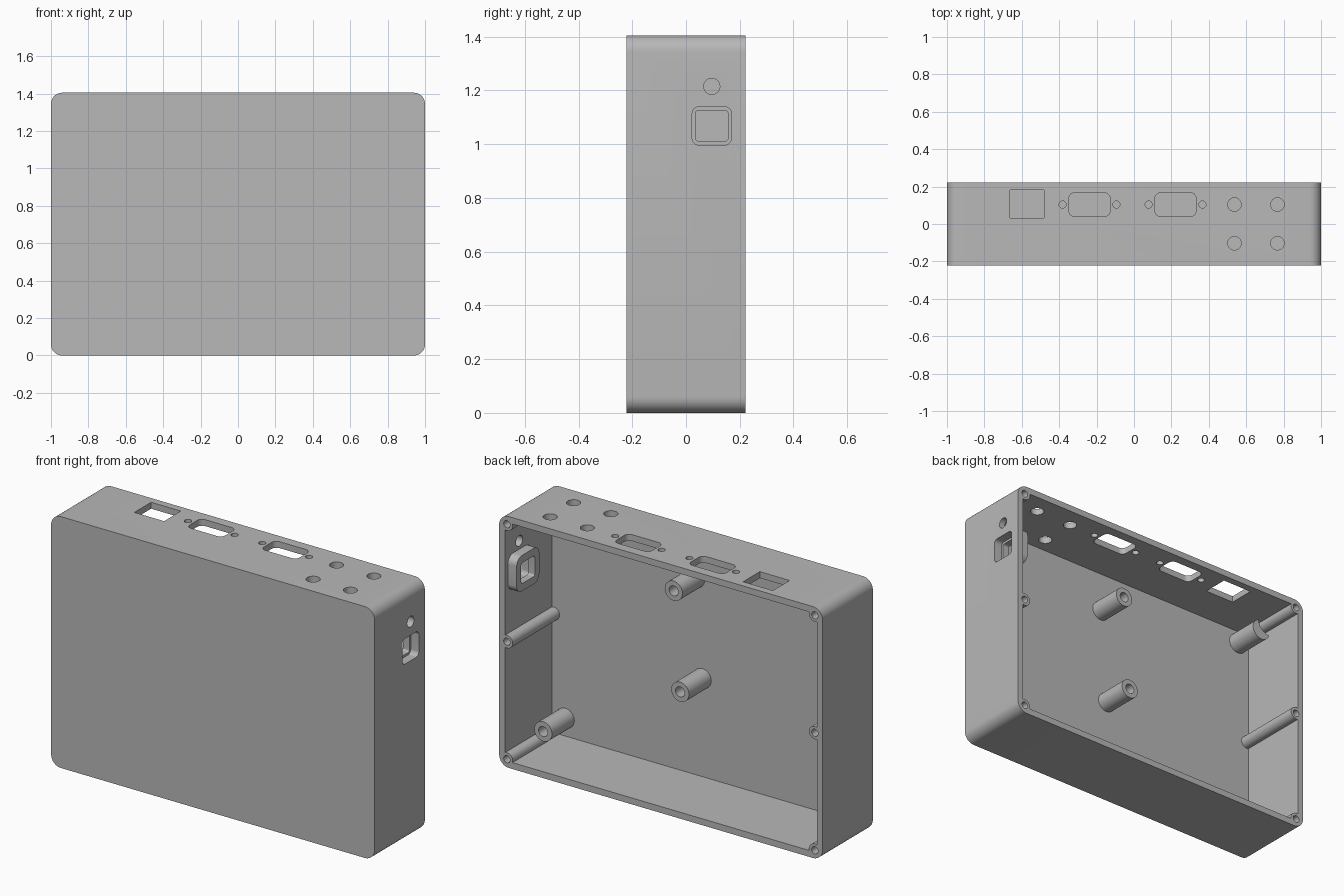
import bpy, math
from mathutils import Matrix

if "Cube" in bpy.data.objects:
    bpy.data.objects.remove(bpy.data.objects["Cube"], do_unlink=True)

WIDTH, DEPTH, HEIGHT, WALL = 2.0, 0.444, 1.405, 0.036
BACK, FLOOR = DEPTH / 2, -DEPTH / 2 + 0.03

grey = bpy.data.materials.new("plain grey")
grey.use_nodes = True
grey.diffuse_color = (0.48, 0.48, 0.48, 1)
grey.node_tree.nodes["Principled BSDF"].inputs["Base Color"].default_value = (0.48, 0.48, 0.48, 1)

# Turns local z to the wanted axis; local x and y become the outline axes
TURN = {
    "x": Matrix(((0, 0, 1), (1, 0, 0), (0, 1, 0))).to_4x4(),
    "y": Matrix(((1, 0, 0), (0, 0, 1), (0, 1, 0))).to_4x4(),
    "z": Matrix.Identity(4),
}


def circle(cu, cv, r, n=32):
    return [(cu + r * math.cos(i * math.tau / n), cv + r * math.sin(i * math.tau / n))
            for i in range(n)]


def rounded(cu, cv, w, h, r, n=8):
    """Outline of a rectangle with round corners."""
    if r == 0:
        return [(cu + sx * w / 2, cv + sy * h / 2)
                for sx, sy in ((-1, -1), (1, -1), (1, 1), (-1, 1))]
    pts = []
    for k, (sx, sy) in enumerate(((1, 1), (-1, 1), (-1, -1), (1, -1))):
        for i in range(n + 1):
            a = (k + i / n) * math.pi / 2
            pts.append((cu + sx * (w / 2 - r) + r * math.cos(a),
                        cv + sy * (h / 2 - r) + r * math.sin(a)))
    return pts


def prism(name, outline, axis, start, end):
    """Extrude an outline along an axis."""
    n = len(outline)
    verts = [(u, v, t) for t in (start, end) for u, v in outline]
    faces = [tuple(reversed(range(n))), tuple(range(n, 2 * n))]
    faces += [(i, (i + 1) % n, n + (i + 1) % n, n + i) for i in range(n)]
    mesh = bpy.data.meshes.new(name)
    mesh.from_pydata(verts, [], faces)
    mesh.transform(TURN[axis])
    if TURN[axis].determinant() < 0:
        mesh.flip_normals()
    mesh.materials.append(grey)
    ob = bpy.data.objects.new(name, mesh)
    bpy.context.collection.objects.link(ob)
    return ob


def combine(target, tool, operation):
    """Apply a boolean and remove the tool."""
    tool.hide_render = True
    mod = target.modifiers.new("combine", "BOOLEAN")
    mod.operation, mod.object, mod.solver = operation, tool, "EXACT"
    bpy.context.view_layer.objects.active = target
    bpy.ops.object.modifier_apply(modifier=mod.name)
    bpy.data.objects.remove(tool, do_unlink=True)


def cut(target, outline, axis, start, end):
    combine(target, prism("cutter", outline, axis, start, end), "DIFFERENCE")


def add(target, outline, axis, start, end):
    combine(target, prism("addition", outline, axis, start, end), "UNION")


# Open-backed case
mid = HEIGHT / 2
case = prism("case", rounded(0, mid, WIDTH, HEIGHT, 0.06), "y", -BACK, BACK)
cut(case, rounded(0, mid, WIDTH - 2 * WALL, HEIGHT - 2 * WALL, 0), "y", FLOOR, BACK + 0.1)

# Lid screw posts along both sides
posts = [(x, z) for x in (-0.952, 0.952) for z in (0.046, mid, HEIGHT - 0.046)]
for x, z in posts:
    add(case, circle(x, z, 0.036), "y", FLOOR - 0.01, BACK)
for x, z in posts:
    cut(case, circle(x, z, 0.02, 24), "y", BACK - 0.2, BACK + 0.1)

# Raised collar, pocket and opening for the side switch
add(case, rounded(0.096, 1.068, 0.2, 0.2, 0.045), "x", 0.91, 0.98)
cut(case, rounded(0.096, 1.068, 0.146, 0.142, 0.025), "x", 0.95, 1.1)
cut(case, rounded(0.096, 1.068, 0.12, 0.116, 0.012), "x", 0.8, 1.1)
cut(case, circle(0.096, 1.215, 0.03), "x", 0.9, 1.1)

# Openings in the top wall
top = (HEIGHT - 0.1, HEIGHT + 0.1)
cut(case, rounded(-0.572, 0.107, 0.184, 0.148, 0), "z", *top)
for x in (-0.238, 0.222):
    cut(case, rounded(x, 0.104, 0.22, 0.126, 0.03), "z", *top)
    for side in (-1, 1):
        cut(case, circle(x + side * 0.144, 0.104, 0.019, 20), "z", *top)
for x in (0.537, 0.767):
    for y in (-0.103, 0.104):
        cut(case, circle(x, y, 0.036), "z", *top)

# Board standoffs
standoffs = {
    "standoff_centre": (0.033, 0.585),
    "standoff_upper": (0.073, 1.139),
    "standoff_lower_left": (0.88, 0.137),
    "standoff_lower_right": (-0.88, 0.137),
}
parts = [case]
for name, (x, z) in standoffs.items():
    post = prism(name, circle(x, z, 0.055), "y", FLOOR - 0.005, 0.005)
    cut(post, circle(x, z, 0.028, 24), "y", FLOOR + 0.01, 0.1)
    parts.append(post)

# Corner standoff, relieved around the screw post
corner = prism("standoff_upper_right", circle(-0.89, 1.295, 0.058), "y", FLOOR - 0.005, 0.005)
cut(corner, circle(-0.945, 1.352, 0.075), "y", FLOOR + 0.005, 0.1)
parts.append(corner)

# Smooth the round surfaces, keep the edges crisp
bpy.ops.object.select_all(action="DESELECT")
for ob in parts:
    ob.select_set(True)
bpy.context.view_layer.objects.active = case
bpy.ops.object.shade_smooth_by_angle(angle=math.radians(30))
